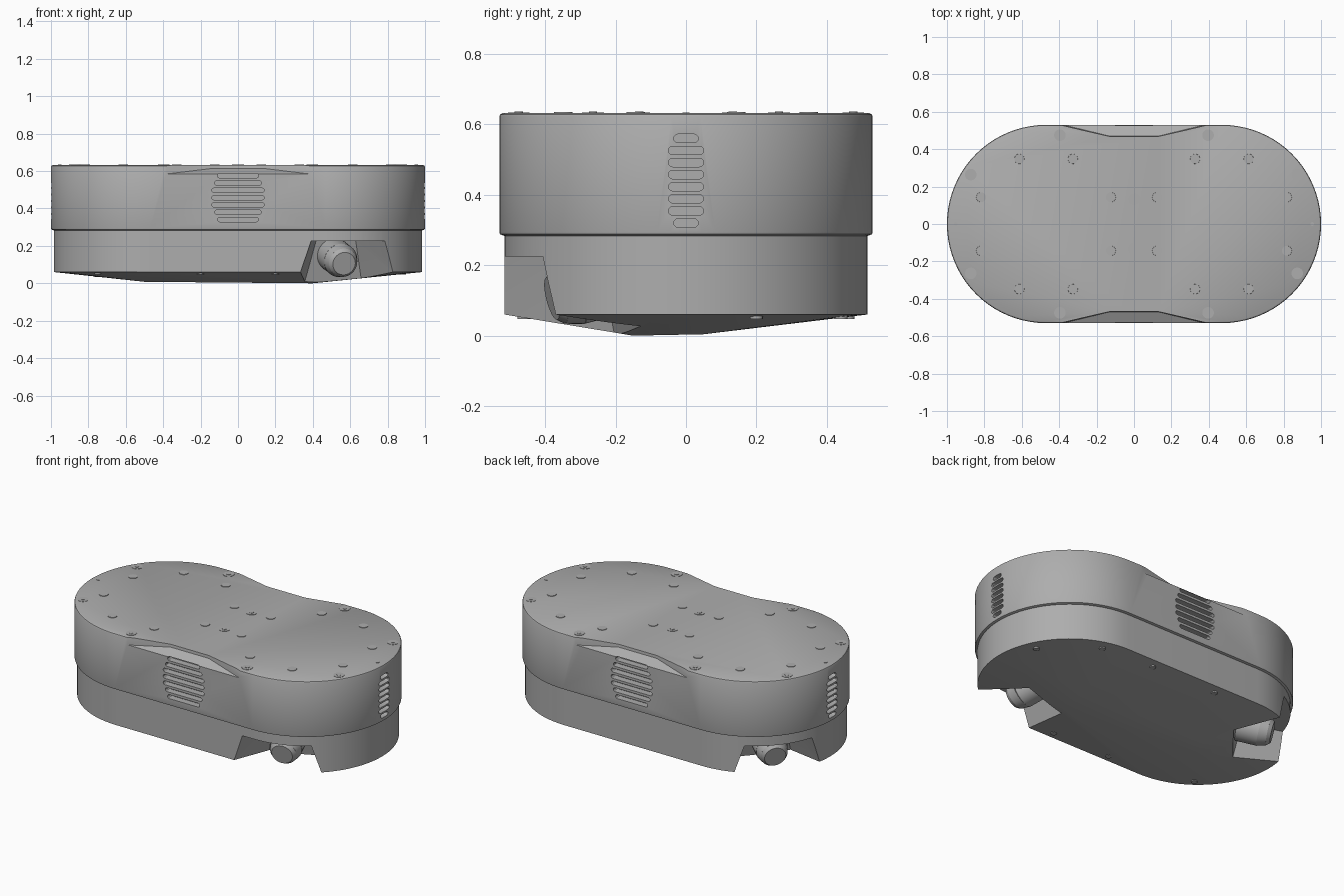
import bpy, bmesh, math
from mathutils import Vector, Matrix

cube = bpy.data.objects.get("Cube")
if cube:
    bpy.data.objects.remove(cube, do_unlink=True)

HALF = 0.47      # half length of the straight sides
grey = bpy.data.materials.new("satin grey")
grey.use_nodes = True
colour = (0.42, 0.42, 0.42, 1)
grey.diffuse_color = colour
grey.node_tree.nodes["Principled BSDF"].inputs["Base Color"].default_value = colour


def make(name, bm):
    bmesh.ops.recalc_face_normals(bm, faces=bm.faces)
    mesh = bpy.data.meshes.new(name)
    bm.to_mesh(mesh)
    bm.free()
    mesh.materials.append(grey)
    ob = bpy.data.objects.new(name, mesh)
    bpy.context.collection.objects.link(ob)
    return ob


def smooth(ob, angle=30):
    bpy.ops.object.select_all(action="DESELECT")
    ob.select_set(True)
    bpy.context.view_layer.objects.active = ob
    bpy.ops.object.shade_smooth_by_angle(angle=math.radians(angle))


def cut(ob, cutter):
    cutter.hide_render = True
    mod = ob.modifiers.new("cut", "BOOLEAN")
    mod.operation, mod.solver, mod.object = "DIFFERENCE", "EXACT", cutter
    bpy.context.view_layer.update()
    deps = bpy.context.evaluated_depsgraph_get()
    result = bpy.data.meshes.new_from_object(ob.evaluated_get(deps))
    ob.modifiers.clear()
    ob.data = result
    bpy.data.objects.remove(cutter, do_unlink=True)


def stadium(radius, half, steps=40):
    pts = []
    for side, start in ((1, -90), (-1, 90)):
        for i in range(steps + 1):
            a = math.radians(start + 180 * i / steps)
            pts.append((side * half + radius * math.cos(a), radius * math.sin(a)))
    return pts


def loft(bm, rings):
    loops = [[bm.verts.new(p) for p in ring] for ring in rings]
    n = len(loops[0])
    for a, b in zip(loops, loops[1:]):
        for i in range(n):
            bm.faces.new((a[i], a[(i + 1) % n], b[(i + 1) % n], b[i]))
    bm.faces.new(loops[0][::-1])
    bm.faces.new(loops[-1])


def hull(bm, points):
    verts = [bm.verts.new(p) for p in points]
    out = bmesh.ops.convex_hull(bm, input=verts)
    spare = [v for v in out["geom_interior"] if isinstance(v, bmesh.types.BMVert)]
    bmesh.ops.delete(bm, geom=spare, context="VERTS")


def cylinder(bm, start, end, r1, r2=None, segments=32):
    start, end = Vector(start), Vector(end)
    axis = end - start
    place = Matrix.Translation((start + end) / 2) @ axis.to_track_quat("Z", "Y").to_matrix().to_4x4()
    bmesh.ops.create_cone(bm, cap_ends=True, segments=segments, radius1=r1,
                          radius2=r1 if r2 is None else r2, depth=axis.length, matrix=place)


# Upper housing with softened rims
bm = bmesh.new()
loft(bm, [[(x, y, z) for x, y in stadium(0.53 - inset, HALF)]
          for inset, z in ((0.015, 0.283), (0.002, 0.288), (0, 0.295), (0, 0.622), (0.003, 0.628), (0.01, 0.632))])
upper = make("upper_housing", bm)

# Scooped top edges above the side vents
bm = bmesh.new()
for s in (-1, 1):
    hull(bm, [(m * x, s * y, z) for m in (-1, 1) for x, y, z in
              ((0.45, 0.54, 0.66), (0.42, 0.54, 0.58), (0.13, 0.465, 0.66),
               (0.13, 0.47, 0.615), (0.13, 0.54, 0.59))])
cut(upper, make("scoop_cutter", bm))

# Ventilation slots on both long sides and both ends
bm = bmesh.new()


def slot(width, height, z, outer, depth, along_x, sign):
    rings = []
    for d in (outer + 0.03, outer - depth):
        ring = [(u, d * sign, z + v) for u, v in stadium(height / 2, (width - height) / 2, 6)]
        rings.append(ring if along_x else [(y, x, w) for x, y, w in ring])
    loft(bm, rings)


for sign in (-1, 1):
    for i, width in enumerate((0.22, 0.25, 0.28, 0.28, 0.28, 0.25, 0.22)):
        slot(width, 0.024, 0.575 - 0.039 * i, 0.53, 0.04, True, sign)
    for i in range(8):
        slot(0.07 if i in (0, 7) else 0.1, 0.024, 0.56 - 0.0343 * i, 1.0, 0.04, False, sign)
cut(upper, make("vent_cutter", bm))
smooth(upper)

# Lower housing with a shallow keel underneath
bm = bmesh.new()
hull(bm, [(x, y, z) for z in (0.06, 0.3) for x, y in stadium(0.515, HALF)]
     + [(-0.5, -0.05, 0.008), (-0.45, 0.06, 0.008), (0.4, -0.15, 0), (0.42, 0.05, 0.004)])
lower = make("lower_housing", bm)

# Two flared pockets, each with a tilted connector
bm = bmesh.new()
pockets = (("front", Vector((0.575, -0.41, 0)), -75), ("back", Vector((-0.815, 0.28, 0)), 141))
for name, origin, angle in pockets:
    a = math.radians(angle)
    out, side = Vector((math.cos(a), math.sin(a), 0)), Vector((-math.sin(a), math.cos(a), 0))

    def spot(u, d, z):
        return origin + side * u + out * d + Vector((0, 0, z))

    hull(bm, [spot(m * u, d, z) for m in (-1, 1) for u, d, z in
              ((0.36, 0.2, -0.05), (0.26, 0.2, 0.225), (0.17, -0.27, -0.05), (0.11, -0.2, 0.225))])
    plug = bmesh.new()
    cylinder(plug, spot(-0.01, -0.34, 0.18), spot(0, -0.1, 0.122), 0.092)
    cylinder(plug, spot(0, -0.1, 0.122), spot(0, -0.05, 0.11), 0.092, 0.078)
    cylinder(plug, spot(0, -0.05, 0.11), spot(0, -0.03, 0.105), 0.078, 0.062)
    smooth(make(name + "_connector", plug))
cut(lower, make("pocket_cutter", bm))
smooth(lower, 25)

# Flush plugs and screws on the top plate
bm = bmesh.new()
screws = bmesh.new()
TOP = 0.632
for sx in (-1, 1):
    for sy in (-1, 1):
        for x, y in ((0.613, 0.348), (0.327, 0.348), (0.817, 0.143), (0.124, 0.143)):
            cylinder(bm, (sx * x, sy * y, TOP - 0.01), (sx * x, sy * y, TOP + 0.003), 0.028, 0.026)
        for x, y in ((0.396, 0.475), (0.873, 0.264)):
            cylinder(screws, (sx * x, sy * y, TOP - 0.01), (sx * x, sy * y, TOP + 0.002), 0.031)
            cylinder(screws, (sx * x, sy * y, TOP), (sx * x, sy * y, TOP + 0.004), 0.012)
    cylinder(screws, (0, sx * 0.133, TOP - 0.01), (0, sx * 0.133, TOP + 0.002), 0.031)
    cylinder(screws, (0, sx * 0.133, TOP), (0, sx * 0.133, TOP + 0.004), 0.012)
    cylinder(screws, (sx * 0.953, 0, TOP - 0.01), (sx * 0.953, 0, TOP + 0.002), 0.01)
smooth(make("top_plugs", bm))
smooth(make("top_screws", screws))

# Small screws around the underside
bm = bmesh.new()
for x, y in ((-0.2, -0.46), (0.2, -0.46), (-0.75, -0.37), (-0.2, 0.46), (0.25, 0.46), (0.6, 0.44), (0.88, 0.2)):
    cylinder(bm, (x, y, 0.07), (x, y, 0.047), 0.018, segments=16)
smooth(make("underside_screws", bm))
